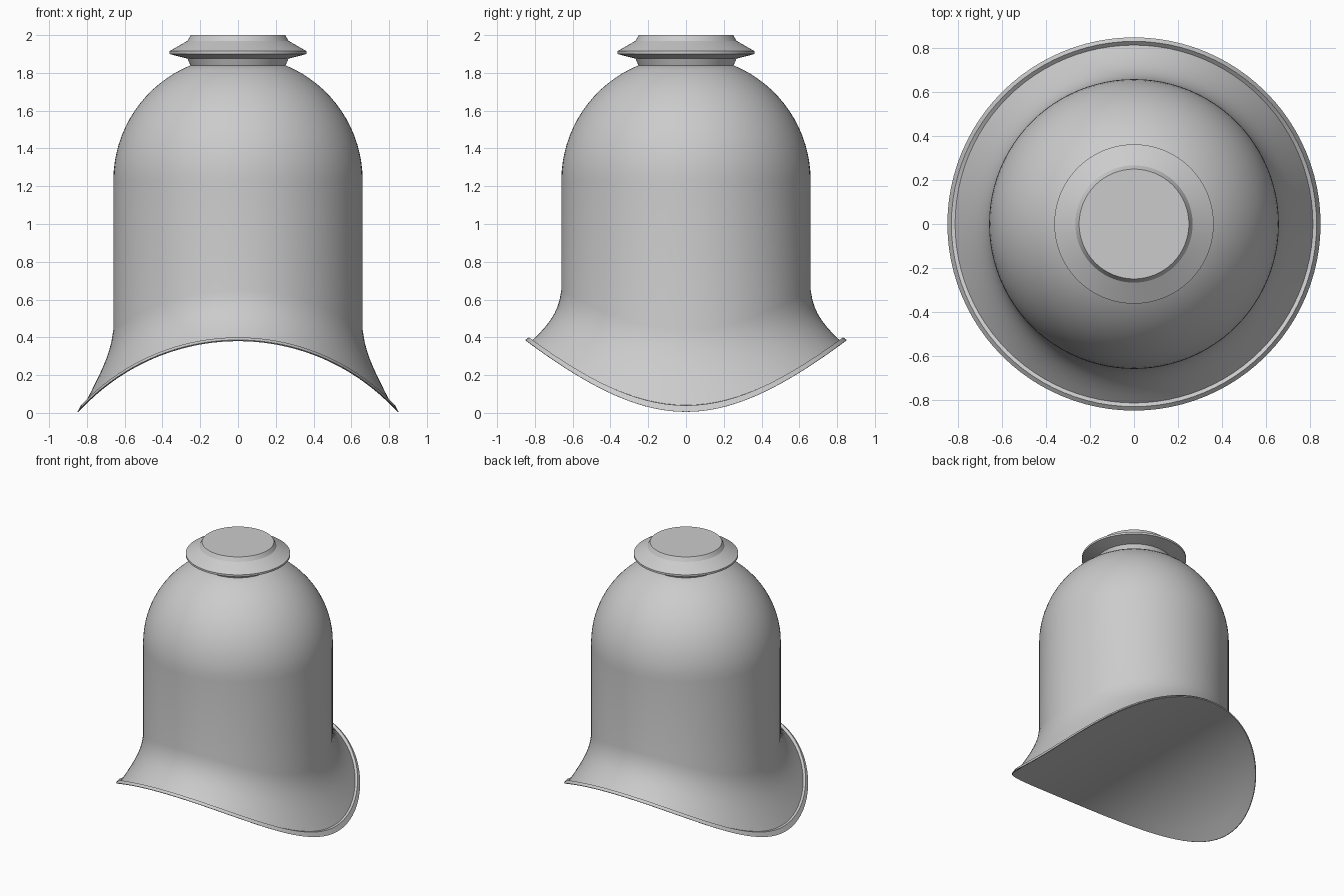
import bpy, bmesh
from math import sin, cos, pi, sqrt, radians

cube = bpy.data.objects.get("Cube")
if cube:
    bpy.data.objects.remove(cube)

SEGMENTS = 96
SADDLE_R = 1.14     # radius of the pipe the base sits on
SADDLE_TOP = 0.38
BODY_R = 0.66
DOME_Z = 1.23
NECK_R = 0.25

grey = bpy.data.materials.new("plain grey")
grey.use_nodes = True
colour = (0.6, 0.6, 0.6, 1)
grey.diffuse_color = colour
grey.node_tree.nodes["Principled BSDF"].inputs["Base Color"].default_value = colour


def saddle(x):
    return SADDLE_TOP - SADDLE_R + sqrt(SADDLE_R ** 2 - x * x)


def lathe(name, profile, sharp=30):
    """Spin (radius, height, follows_saddle) points around z; cap both ends."""
    bm = bmesh.new()
    rings = []
    for r, h, follow in profile:
        ring = []
        for i in range(SEGMENTS):
            a = 2 * pi * i / SEGMENTS
            x, y = r * cos(a), r * sin(a)
            ring.append(bm.verts.new((x, y, h + (saddle(x) if follow else 0))))
        rings.append(ring)
    for low, high in zip(rings, rings[1:]):
        for i in range(SEGMENTS):
            j = (i + 1) % SEGMENTS
            bm.faces.new((low[i], low[j], high[j], high[i]))
    bm.faces.new(rings[0][::-1])
    bm.faces.new(rings[-1])
    bmesh.ops.recalc_face_normals(bm, faces=bm.faces)
    for face in bm.faces:
        face.smooth = True
    mesh = bpy.data.meshes.new(name)
    bm.to_mesh(mesh)
    bm.free()
    mesh.set_sharp_from_angle(angle=radians(sharp))
    mesh.materials.append(grey)
    obj = bpy.data.objects.new(name, mesh)
    bpy.context.collection.objects.link(obj)
    return obj


# Body: curved underside, raised rim, flare, straight wall and dome
underside = [(0.845 * (i + 0.1) / 12.1, 0, True) for i in range(13)]
rim = [(0.85, 0.006, True), (0.832, 0.02, True), (0.815, 0.004, True)]
flare = [(0.778, 0.039, True), (0.745, 0.076, True), (0.72, 0.108, True),
         (0.698, 0.143, True), (0.682, 0.178, True), (0.67, 0.215, True),
         (BODY_R, 0.27, True)]
dome = []
top_angle = pi / 2 - 0.389
for i in range(17):
    a = top_angle * i / 16
    dome.append((BODY_R * cos(a), DOME_Z + BODY_R * sin(a), False))
lathe("saddle_body", underside + rim + flare + dome)

# Collar: neck, wide disc and top cap
collar = [(NECK_R, 1.835), (0.267, 1.875), (0.363, 1.9), (0.363, 1.915),
          (0.267, 1.97), (NECK_R, 2.0)]
lathe("top_collar", [(r, z, False) for r, z in collar], sharp=20)
